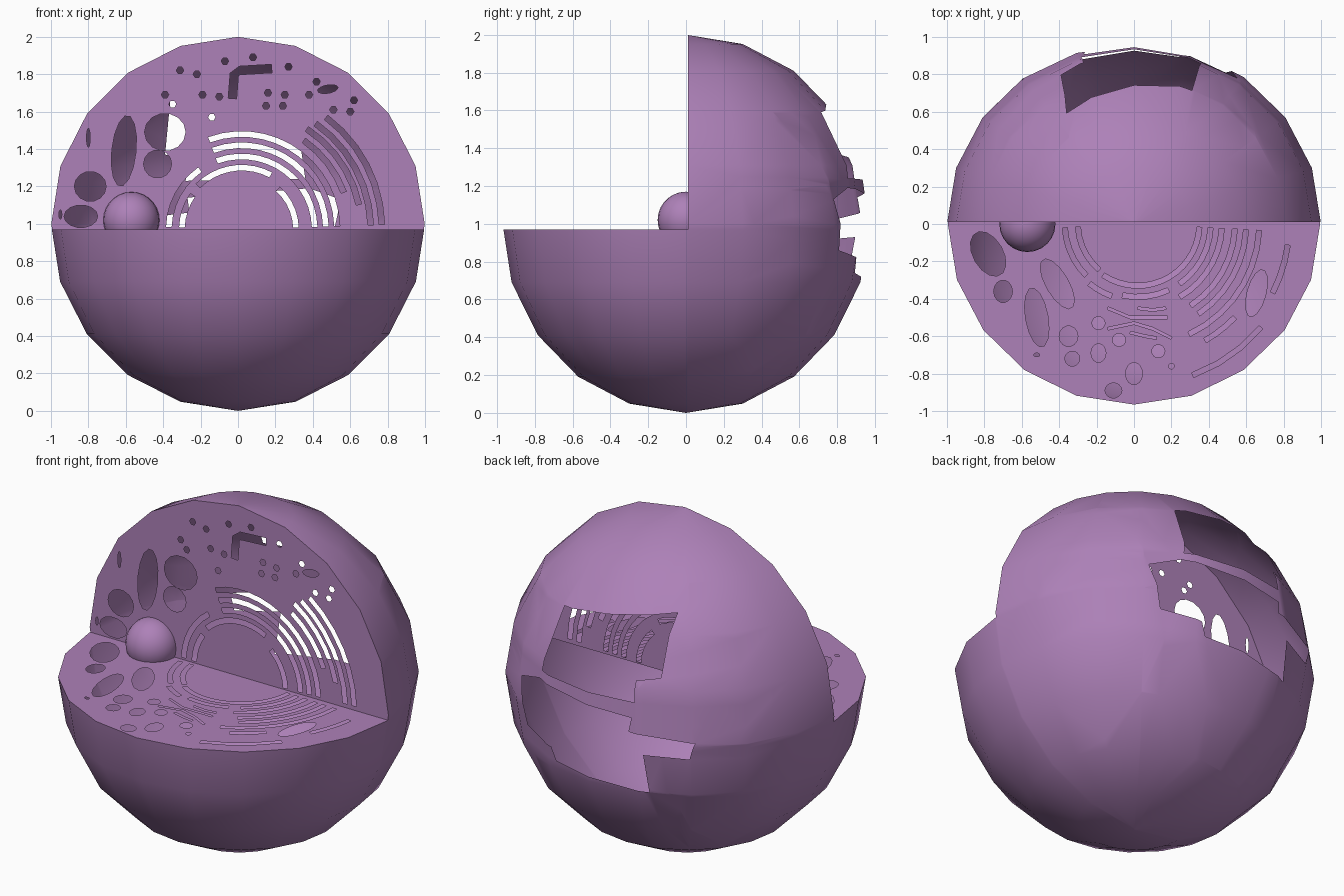
import bpy, bmesh, math
from mathutils import Matrix, Vector

cube = bpy.data.objects.get("Cube")
if cube:
    bpy.data.objects.remove(cube, do_unlink=True)

FLOOR_Z, WALL_Y = 0.97, 0.01

purple = bpy.data.materials.new("soft_purple")
purple.use_nodes = True
colour = (0.42, 0.22, 0.48, 1)
purple.diffuse_color = colour
purple.node_tree.nodes["Principled BSDF"].inputs["Base Color"].default_value = colour


def add_object(name, mesh, smooth=False):
    obj = bpy.data.objects.new(name, mesh)
    bpy.context.collection.objects.link(obj)
    mesh.materials.clear()
    mesh.materials.append(purple)
    for face in mesh.polygons:
        face.use_smooth = smooth
    return obj


def bisect(bm, faces, point, normal, clear_inner=False):
    geom = set(faces)
    for f in faces:
        geom.update(f.edges)
        geom.update(f.verts)
    bmesh.ops.bisect_plane(bm, geom=list(geom), dist=1e-5, plane_co=point,
                           plane_no=normal, clear_inner=clear_inner)


def inside(x, z, poly):
    hit = False
    for (ax, az), (bx, bz) in zip(poly, poly[1:] + poly[:1]):
        if (az > z) != (bz > z) and x < ax + (z - az) * (bx - ax) / (bz - az):
            hit = not hit
    return hit


# Outline makers for the openings in the two cut faces
def blob(cx, cy, rx, ry, tilt=0, sides=14):
    turn = Matrix.Rotation(math.radians(tilt), 2)
    ring = [math.tau * i / sides for i in range(sides)]
    return [Vector((cx, cy)) + turn @ Vector((rx * math.cos(a), ry * math.sin(a)))
            for a in ring]


def arc_slot(centre, radius, start, end, width=0.03):
    steps = max(3, abs(end - start) // 8)
    angles = [math.radians(start + (end - start) * i / steps) for i in range(steps + 1)]
    def rim(r):
        return [centre + Vector((r * math.cos(a), r * math.sin(a))) for a in angles]
    return rim(radius + width / 2) + rim(radius - width / 2)[::-1]


def ribbon(points, width):
    pts = [Vector(p) for p in points]
    left, right = [], []
    for i, p in enumerate(pts):
        d = (pts[min(i + 1, len(pts) - 1)] - pts[max(i - 1, 0)]).normalized()
        side = Vector((-d.y, d.x)) * width / 2
        left.append(p + side)
        right.append(p - side)
    return left + right[::-1]


def pierced_sheet(name, outline, holes, matrix):
    curve = bpy.data.curves.new(name + "_outline", "CURVE")
    curve.dimensions = "2D"
    curve.fill_mode = "BOTH"
    for loop in [outline] + holes:
        spline = curve.splines.new("POLY")
        spline.points.add(len(loop) - 1)
        for point, co in zip(spline.points, loop):
            point.co = (co[0], co[1], 0, 1)
        spline.use_cyclic_u = True
    temp = bpy.data.objects.new(name + "_outline", curve)
    bpy.context.collection.objects.link(temp)
    graph = bpy.context.evaluated_depsgraph_get()
    mesh = bpy.data.meshes.new_from_object(temp.evaluated_get(graph))
    bpy.data.objects.remove(temp, do_unlink=True)
    mesh.transform(matrix)
    add_object(name, mesh)


# Outer shell: faceted ball with the upper front quarter removed
bm = bmesh.new()
bmesh.ops.create_uvsphere(bm, u_segments=20, v_segments=10, radius=1,
                          matrix=Matrix.Translation((0, 0, 1)) @ Matrix.Diagonal((1, 0.97, 1, 1)))
bisect(bm, bm.faces[:], (0, 0, FLOOR_Z), (0, 0, 1))
bisect(bm, bm.faces[:], (0, WALL_Y, 0), (0, 1, 0))
quarter = [f for f in bm.faces if f.calc_center_median().y < WALL_Y
           and f.calc_center_median().z > FLOOR_Z]
bmesh.ops.delete(bm, geom=quarter, context="FACES")
wall_rim = [(v.co.x, v.co.z) for v in bm.verts
            if abs(v.co.y - WALL_Y) < 1e-4 and v.co.z > FLOOR_Z - 1e-4]
floor_rim = [(v.co.x, v.co.y) for v in bm.verts
             if abs(v.co.z - FLOOR_Z) < 1e-4 and v.co.y < WALL_Y + 1e-4]
wall_rim.sort(key=lambda p: math.atan2(p[1] - FLOOR_Z + 1e-3, p[0]))
floor_rim.sort(key=lambda p: math.atan2(p[1] - WALL_Y - 1e-3, p[0]))

# Two ragged openings in the back of the shell
upper_gap = [(0.31, 1.59), (-0.36, 1.68), (-0.39, 1.37), (-0.27, 1.35),
             (-0.28, 1.23), (0.36, 1.24)]
lower_gap = [(0.55, 1.13), (0.38, 1.19), (-0.27, 1.14), (-0.26, 1.06), (-0.6, 1.02),
             (-0.57, 0.92), (-0.34, 0.93), (-0.35, 0.69), (0.24, 0.74),
             (0.27, 0.82), (0.49, 0.86)]
for gap in (upper_gap, lower_gap):
    for (ax, az), (bx, bz) in zip(gap, gap[1:] + gap[:1]):
        back = [f for f in bm.faces if f.calc_center_median().y > 0.45]
        bisect(bm, back, (ax, 0, az), Vector((bz - az, 0, ax - bx)).normalized())
    doomed = []
    for f in bm.faces:
        c = f.calc_center_median()
        if c.y > 0 and inside(c.x, c.z, gap):
            doomed.append(f)
    bmesh.ops.delete(bm, geom=doomed, context="FACES")
shell = bpy.data.meshes.new("outer_shell")
bm.to_mesh(shell)
bm.free()
add_object("outer_shell", shell, smooth=True)

# Upright cut face: curved slots, oval openings and a scatter of small holes
centre = Vector((0.02, FLOOR_Z))
holes = [arc_slot(centre, *a) for a in (
    (0.39, 178, 125), (0.32, 178, 145), (0.33, 135, 62), (0.29, 48, 2),
    (0.39, 110, 2), (0.45, 110, 2), (0.51, 110, 2), (0.58, 55, 20),
    (0.64, 57, 12), (0.69, 55, 2), (0.75, 53, 2))]
holes += [blob(*b) for b in (
    (-0.61, 1.39, 0.065, 0.19, -6), (-0.39, 1.49, 0.11, 0.1), (-0.43, 1.32, 0.075, 0.075),
    (-0.79, 1.2, 0.085, 0.08), (-0.84, 1.04, 0.09, 0.06), (-0.8, 1.46, 0.01, 0.05),
    (-0.95, 1.05, 0.008, 0.025), (0.48, 1.72, 0.055, 0.022, 10))]
holes.append(ribbon([(-0.03, 1.67), (-0.02, 1.8), (0.01, 1.82), (0.18, 1.83)], 0.045))
for x, z in ((-.31, 1.82), (-.22, 1.8), (-.07, 1.87), (.08, 1.89), (.27, 1.84),
             (-.39, 1.69), (-.19, 1.69), (-.1, 1.68), (.16, 1.7), (.25, 1.69),
             (.15, 1.63), (.24, 1.63), (.42, 1.76), (.38, 1.69), (.51, 1.61),
             (.6, 1.6), (.62, 1.66), (-.35, 1.64), (-.14, 1.57)):
    holes.append(blob(x, z, 0.02, 0.02, sides=6))
pierced_sheet("back_wall", wall_rim, holes,
              Matrix.Translation((0, WALL_Y, 0)) @ Matrix.Rotation(math.pi / 2, 4, "X"))

# Level cut face: matching slots, ovals and thin branching ribbons
centre = Vector((0.02, 0))
holes = [arc_slot(centre, *a, 0.027) for a in (
    (0.32, 183, 230), (0.39, 183, 225), (0.41, 231, 250), (0.33, 236, 357),
    (0.39, 258, 295), (0.39, 305, 357), (0.45, 300, 357), (0.52, 303, 357),
    (0.58, 304, 357), (0.65, 295, 357), (0.72, 300, 316), (0.86, 290, 320),
    (0.81, 333, 352))]
holes += [blob(*b) for b in (
    (-0.78, -0.16, 0.08, 0.13, 30), (-0.7, -0.36, 0.05, 0.06), (-0.52, -0.5, 0.06, 0.16, 10),
    (-0.41, -0.32, 0.06, 0.15, 30), (-0.35, -0.6, 0.05, 0.055), (-0.19, -0.53, 0.035, 0.035),
    (-0.33, -0.72, 0.04, 0.04), (-0.19, -0.69, 0.04, 0.05), (-0.08, -0.62, 0.035, 0.035),
    (0, -0.8, 0.045, 0.06), (0.13, -0.68, 0.035, 0.035), (-0.11, -0.89, 0.045, 0.04),
    (0.655, -0.37, 0.05, 0.13, -15), (0.2, -0.76, 0.015, 0.015), (-0.52, -0.7, 0.015, 0.01))]
holes += [ribbon(path, 0.014) for path in (
    [(-0.14, -0.45), (-0.02, -0.5), (0.18, -0.5)],
    [(-0.14, -0.56), (0, -0.53), (0.1, -0.56), (0.2, -0.61)],
    [(-0.02, -0.58), (0.06, -0.6), (0.12, -0.61)],
    [(0.02, -0.45), (0.1, -0.46), (0.17, -0.45)])]
pierced_sheet("floor", floor_rim, holes, Matrix.Translation((0, 0, FLOOR_Z)))

# Small dome in the corner between wall and floor
bm = bmesh.new()
bmesh.ops.create_uvsphere(bm, u_segments=24, v_segments=14, radius=0.15,
                          matrix=Matrix.Translation((-0.57, 0, 1.02)))
bisect(bm, bm.faces[:], (0, 0, FLOOR_Z), (0, 0, 1), True)
bisect(bm, bm.faces[:], (0, WALL_Y, 0), (0, -1, 0), True)
dome = bpy.data.meshes.new("corner_dome")
bm.to_mesh(dome)
bm.free()
add_object("corner_dome", dome, smooth=True)
